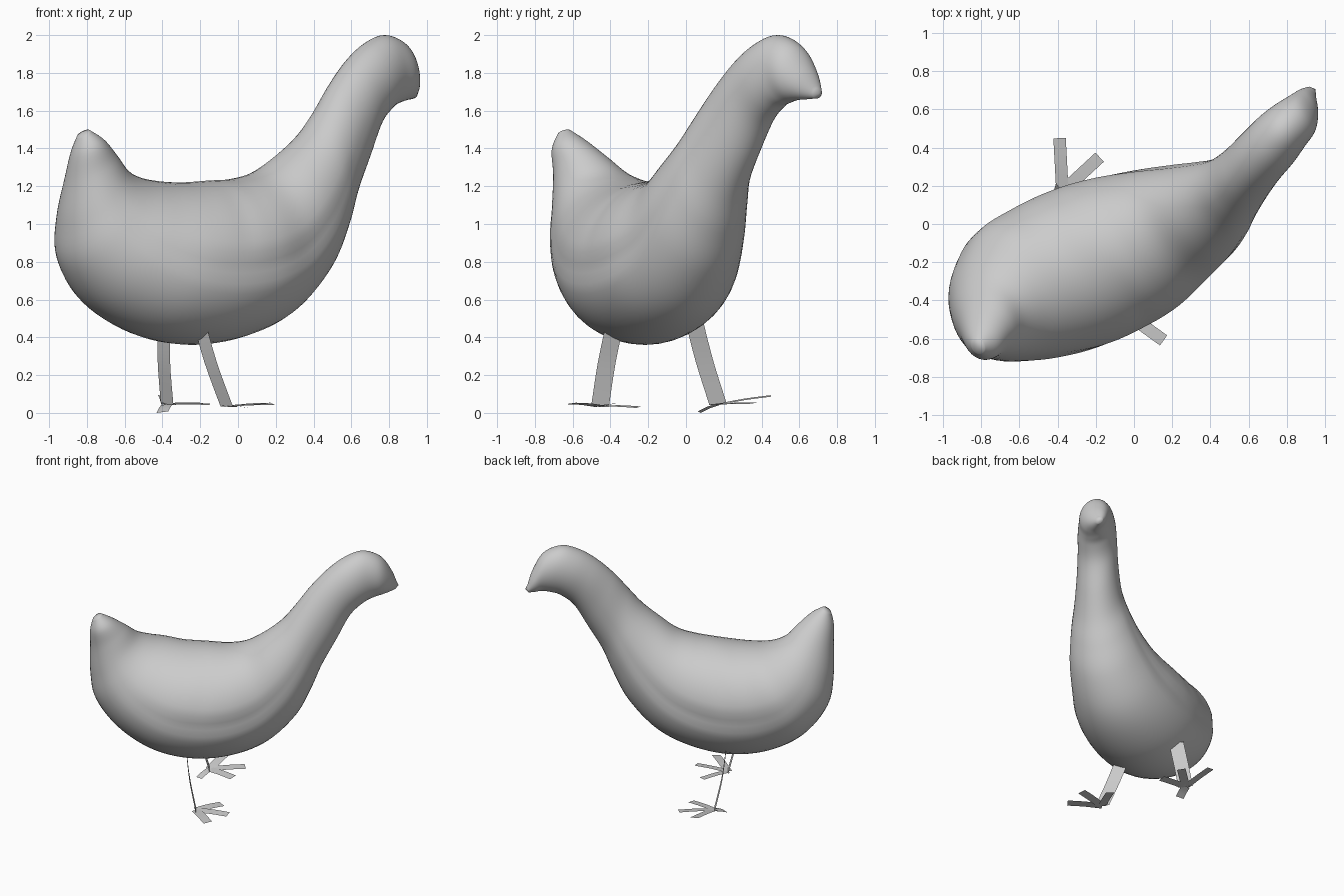
import bpy
import bmesh
import math
from mathutils import Vector

cube = bpy.data.objects.get("Cube")
if cube:
    bpy.data.objects.remove(cube, do_unlink=True)

# One plain grey for the whole bird
TONE = (0.6, 0.6, 0.6, 1)
grey = bpy.data.materials.new("plain_grey")
grey.use_nodes = True
grey.diffuse_color = TONE
grey.node_tree.nodes["Principled BSDF"].inputs["Base Color"].default_value = TONE

# The bird walks diagonally: heading and sideways directions
HEADING = Vector((0.82, 0.572, 0))
SIDE = Vector((-0.572, 0.82, 0))
UP = Vector((0, 0, 1))
RING = 48
STEPS = 6

# Ribs from tail to beak: upper (along, z), lower (along, z), half width, side offset
RIBS = [
    (-1.01, 1.50, -1.07, 1.46, 0.04, -0.06),
    (-0.92, 1.45, -1.09, 1.37, 0.10, -0.05),
    (-0.82, 1.37, -1.09, 1.22, 0.155, -0.01),
    (-0.73, 1.29, -1.09, 1.00, 0.23, 0.03),
    (-0.63, 1.25, -1.05, 0.78, 0.31, 0.05),
    (-0.52, 1.23, -0.88, 0.56, 0.395, 0.045),
    (-0.38, 1.22, -0.62, 0.41, 0.435, 0.00),
    (-0.22, 1.23, -0.32, 0.36, 0.44, -0.04),
    (-0.08, 1.24, -0.02, 0.41, 0.41, -0.08),
    (0.06, 1.28, 0.23, 0.53, 0.35, -0.11),
    (0.19, 1.37, 0.43, 0.74, 0.29, -0.14),
    (0.32, 1.48, 0.54, 0.95, 0.235, -0.15),
    (0.42, 1.60, 0.62, 1.14, 0.19, -0.145),
    (0.53, 1.74, 0.73, 1.34, 0.165, -0.12),
    (0.66, 1.87, 0.83, 1.52, 0.155, -0.09),
    (0.79, 1.96, 0.93, 1.61, 0.15, -0.065),
    (0.92, 2.00, 1.00, 1.64, 0.135, -0.045),
    (1.05, 1.95, 1.06, 1.655, 0.115, -0.03),
    (1.13, 1.83, 1.11, 1.66, 0.08, 0.00),
    (1.17, 1.72, 1.16, 1.665, 0.03, 0.035),
]


def spline(points, s):
    """Smooth interpolation through equal-length tuples."""
    last = len(points) - 1
    i = min(int(s), last - 1)
    t = s - i
    window = [points[min(max(k, 0), last)] for k in range(i - 1, i + 3)]
    return [0.5 * (2 * q + (r - p) * t + (2 * p - 5 * q + 4 * r - w) * t ** 2
                   + (3 * q - p - 3 * r + w) * t ** 3)
            for p, q, r, w in zip(*window)]


def bump(value, centre, spread):
    return math.exp(-((value - centre) / spread) ** 2)


def finish(bm, name):
    bmesh.ops.recalc_face_normals(bm, faces=bm.faces)
    for face in bm.faces:
        face.smooth = True
    mesh = bpy.data.meshes.new(name)
    bm.to_mesh(mesh)
    bm.free()
    mesh.materials.append(grey)
    obj = bpy.data.objects.new(name, mesh)
    bpy.context.collection.objects.link(obj)


# Body, neck, head and tail as one lofted skin
def build_body():
    bm = bmesh.new()
    rings = []
    for k in range((len(RIBS) - 1) * STEPS + 1):
        s = k / STEPS
        u1, z1, u2, z2, width, shift = spline(RIBS, s)
        top = HEADING * u1 + UP * z1
        low = HEADING * u2 + UP * z2
        centre = (top + low) / 2 + SIDE * shift
        rise = (top - low) / 2
        ring = []
        for j in range(RING):
            a = 2 * math.pi * j / RING
            lift = math.asin(math.sin(a))
            # Lower wing edge runs along both flanks, with one fold across the wing
            edge = 0.045 * bump(lift, -0.07, 0.12) * bump(s, 8, 3.2)
            fold = 0.03 * bump(s, 7, 0.35) * max(0, math.sin(a)) * math.cos(a) ** 2
            ring.append(bm.verts.new(
                centre + (SIDE * (width * math.cos(a)) + rise * math.sin(a))
                * (1 - edge - fold)))
        rings.append(ring)
    for first, second in zip(rings, rings[1:]):
        for j in range(RING):
            n = (j + 1) % RING
            bm.faces.new((first[j], first[n], second[n], second[j]))
    # Rounded caps at the tail tip and the beak
    for ring, outward in ((rings[0], UP * 0.01), (rings[-1], HEADING * 0.02)):
        tip = bm.verts.new(sum((v.co for v in ring), Vector()) / RING + outward)
        for j in range(RING):
            bm.faces.new((ring[j], ring[(j + 1) % RING], tip))
    finish(bm, "body")


# Flat strip following a path
def ribbon(name, path, across, width):
    bm = bmesh.new()
    pairs = []
    for i in range(9):
        p = Vector(spline(path, i / 8 * (len(path) - 1)))
        pairs.append([bm.verts.new(p + across * (side * width / 2)) for side in (-1, 1)])
    for (a, b), (c, d) in zip(pairs, pairs[1:]):
        bm.faces.new((a, b, d, c))
    finish(bm, name)


def build_leg(label, hip, ankle, toes):
    hip, ankle = Vector(hip), Vector(ankle)
    knee = (hip + ankle) / 2 - HEADING * 0.012
    ribbon(label + "_leg", [hip, knee, ankle], SIDE, 0.115)
    for i, tip in enumerate(toes):
        tip = Vector(tip)
        middle = (ankle + tip) / 2 + UP * 0.004
        across = (tip - ankle).cross(UP).normalized() - UP * 0.12
        ribbon(f"{label}_toe_{i + 1}", [ankle, middle, tip], across, 0.065)


build_body()
build_leg("left", (-0.39, 0.04, 0.50), (-0.375, 0.17, 0.045),
          [(-0.39, 0.45, 0.09), (-0.18, 0.35, 0.05), (-0.15, 0.15, 0.045),
           (-0.40, 0.07, 0.004)])
build_leg("right", (-0.21, -0.37, 0.50), (-0.06, -0.455, 0.035),
          [(0.03, -0.25, 0.03), (0.19, -0.40, 0.045), (0.155, -0.61, 0.05)])
